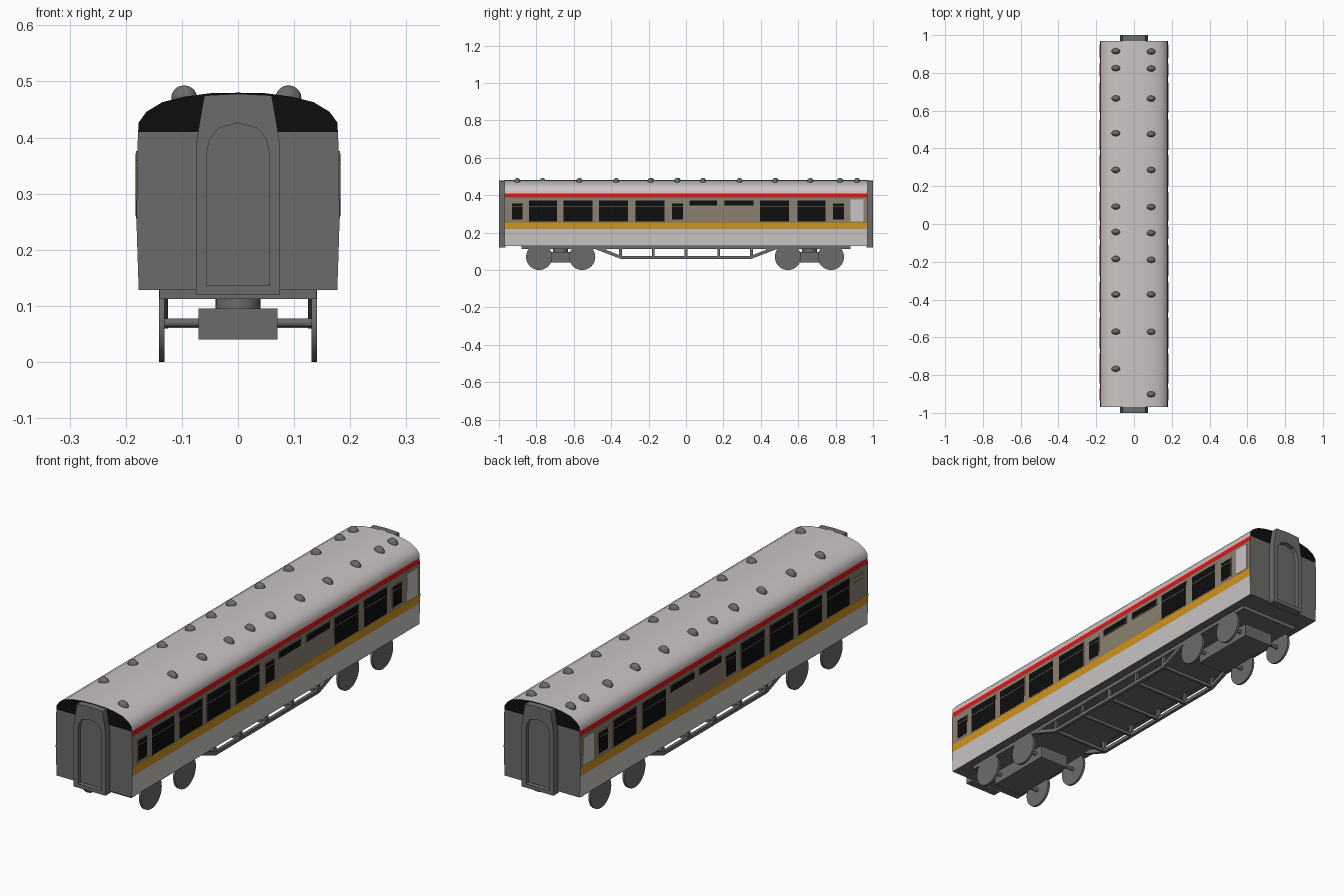
import bpy, bmesh, math
from mathutils import Matrix

if "Cube" in bpy.data.objects:
    bpy.data.objects.remove(bpy.data.objects["Cube"])

def mat(name, r, g, b):
    m = bpy.data.materials.new(name)
    m.diffuse_color = (r, g, b, 1)
    m.use_nodes = True
    m.node_tree.nodes["Principled BSDF"].inputs["Base Color"].default_value = m.diffuse_color
    return m

LIGHT = mat("light_grey", .60, .56, .56)
YELLOW = mat("yellow", .65, .30, .01)
BEIGE = mat("beige", .26, .22, .165)
RED = mat("red", .72, .01, .01)
GREY = mat("dark_grey", .15, .148, .145)
BLACK = mat("black", .004, .004, .004)

def finish(name, bm, mats, smooth=None):
    bmesh.ops.recalc_face_normals(bm, faces=bm.faces)
    me = bpy.data.meshes.new(name)
    bm.to_mesh(me)
    bm.free()
    for m in mats:
        me.materials.append(m)
    ob = bpy.data.objects.new(name, me)
    bpy.context.collection.objects.link(ob)
    if smooth:
        bpy.context.view_layer.objects.active = ob
        ob.select_set(True)
        bpy.ops.object.shade_smooth_by_angle(angle=math.radians(smooth))
        ob.select_set(False)
    return ob

def add_box(bm, x0, x1, y0, y1, z0, z1):
    m = Matrix.Translation(((x0 + x1) / 2, (y0 + y1) / 2, (z0 + z1) / 2)) @ Matrix.Diagonal(
        (abs(x1 - x0), abs(y1 - y0), abs(z1 - z0), 1))
    bmesh.ops.create_cube(bm, size=1, matrix=m)

def box(name, m, *dims):
    bm = bmesh.new()
    add_box(bm, *dims)
    return finish(name, bm, [m])

def cylinder(name, m, r, depth, loc, axis='X', segs=32):
    bm = bmesh.new()
    rot = Matrix.Rotation(math.pi / 2, 4, 'Y') if axis == 'X' else Matrix()
    bmesh.ops.create_cone(bm, cap_ends=True, segments=segs, radius1=r, radius2=r,
                          depth=depth, matrix=Matrix.Translation(loc) @ rot)
    return finish(name, bm, [m], 30)

# Body shell: half profile (x, z), mirrored and run along y, coloured by height
half = [(.177, .128), (.180, .218), (.181, .252), (.179, .387), (.178, .41), (.177, .427),
        (.163, .446), (.135, .463), (.095, .473), (.05, .479), (0, .48)]
profile = half + [(-x, z) for x, z in reversed(half[:-1])]
bm = bmesh.new()
rings = [[bm.verts.new((x, y, z)) for x, z in profile] for y in (-.97, .97)]
n = len(profile)
for i in range(n):
    j = (i + 1) % n
    f = bm.faces.new((rings[0][i], rings[0][j], rings[1][j], rings[1][i]))
    z = f.calc_center_median().z
    f.material_index = (4 if z < .13 else 0 if z < .218 else 1 if z < .252
                        else 2 if z < .387 else 3 if z < .41 else 0)
for r in rings:
    bm.faces.new(r[:5] + r[-5:]).material_index = 4
    bm.faces.new(r[4:-4]).material_index = 5
finish("coach_body", bm, [LIGHT, YELLOW, BEIGE, RED, GREY, BLACK], 35)

# Windows: (y start, y end, kind)
big, small, thin = (.26, .372), (.27, .355), (.345, .372)
windows = [(-.93, -.875, small), (-.84, -.69, big), (-.655, -.50, big), (-.465, -.31, big),
           (-.27, -.115, big), (-.075, -.015, small), (.02, .165, thin), (.205, .36, thin),
           (.395, .55, big), (.595, .745, big), (.785, .845, small)]
for side, s in (("right", 1), ("left", -1)):
    frames, panes, bars = bmesh.new(), bmesh.new(), bmesh.new()
    for y0, y1, (z0, z1) in windows:
        add_box(frames, s * .177, s * .1815, y0 - .004, y1 + .004, z0 - .004, z1 + .004)
        if s > 0 or y0 > -.9:
            add_box(panes, s * .177, s * .1825, y0, y1, z0, z1)
        if z0 < .3:
            add_box(bars, s * .178, s * .183, y0, y1, .337, .340)
    finish(side + "_window_frames", frames, [BEIGE])
    finish(side + "_window_panes", panes, [BLACK])
    finish(side + "_window_bars", bars, [BEIGE])
    # pale panel near the back end
    box(side + "_end_panel", LIGHT, s * .177, s * .182, .88, .95, .26, .376)

# Gangway connections: frame with recessed arched door
outer = [(.075, .12), (.075, .385), (.068, .43), (.06, .475), (0, .478)]
inner = [(.056, .136), (.056, .372), (.050, .398), (.034, .417), (0, .426)]
for end, s in (("front", -1), ("back", 1)):
    bm = bmesh.new()
    loops = []
    for pts, y in ((outer, .965), (outer, 1.0), (inner, 1.0), (inner, .98)):
        full = pts + [(-x, z) for x, z in reversed(pts[:-1])]
        loops.append([bm.verts.new((x, s * y, z)) for x, z in full])
    for a, b in zip(loops, loops[1:]):
        for i in range(len(a)):
            j = (i + 1) % len(a)
            bm.faces.new((a[i], a[j], b[j], b[i]))
    bm.faces.new(loops[0])
    bm.faces.new(loops[-1])
    finish(end + "_gangway", bm, [GREY])

# Roof vents
left = [.915, .825, .665, .48, .286, .092, -.042, -.185, -.373, -.57, -.767]
right = [.913, .823, .664, .476, .286, .09, -.048, -.19, -.373, -.571, -.902]
bm = bmesh.new()
for x, ys in ((-.096, left), (.09, right)):
    for y in ys:
        bmesh.ops.create_uvsphere(bm, u_segments=16, v_segments=10, radius=1,
            matrix=Matrix.Translation((x, y, .471)) @ Matrix.Diagonal((.023, .016, .022, 1)))
finish("roof_vents", bm, [GREY], 40)

# Underframe and trusses
box("underframe", GREY, -.14, .14, -.88, .88, .112, .1285)
chord = [(-.52, .125), (-.35, .06), (.35, .06), (.52, .125),
         (.47, .125), (.345, .075), (-.345, .075), (-.47, .125)]
posts = [-.35, -.175, 0, .175, .35]
for side, s in (("right", 1), ("left", -1)):
    bm = bmesh.new()
    f = bm.faces.new([bm.verts.new((s * .125, y, z)) for y, z in chord])
    ext = bmesh.ops.extrude_face_region(bm, geom=[f], use_keep_orig=True)
    for v in ext["geom"]:
        if isinstance(v, bmesh.types.BMVert):
            v.co.x += s * .014
    for y in posts + [-.435, .435]:
        z0 = .07 if abs(y) < .4 else .095
        add_box(bm, s * .126, s * .138, y - .007, y + .007, z0, .115)
    finish(side + "_truss", bm, [GREY])
bm = bmesh.new()
for y in posts:
    add_box(bm, -.126, .126, y - .006, y + .006, .061, .074)
finish("truss_cross_bars", bm, [GREY])

# Bogies with wheels and axles
for end, c in (("front", -.67), ("back", .66)):
    box(end + "_bogie", GREY, -.07, .07, c - .15, c + .15, .04, .095)
    cylinder(end + "_bogie_pivot", GREY, .04, .02, (0, c, .104), 'Z')
    for k, d in enumerate((-.115, .115)):
        cylinder(f"{end}_axle_{k}", GREY, .008, .27, (0, c + d, .07))
        for s in (-1, 1):
            cylinder(f"{end}_wheel_{k}_{'right' if s > 0 else 'left'}", GREY, .07, .01,
                     (s * .136, c + d, .07), segs=40)
